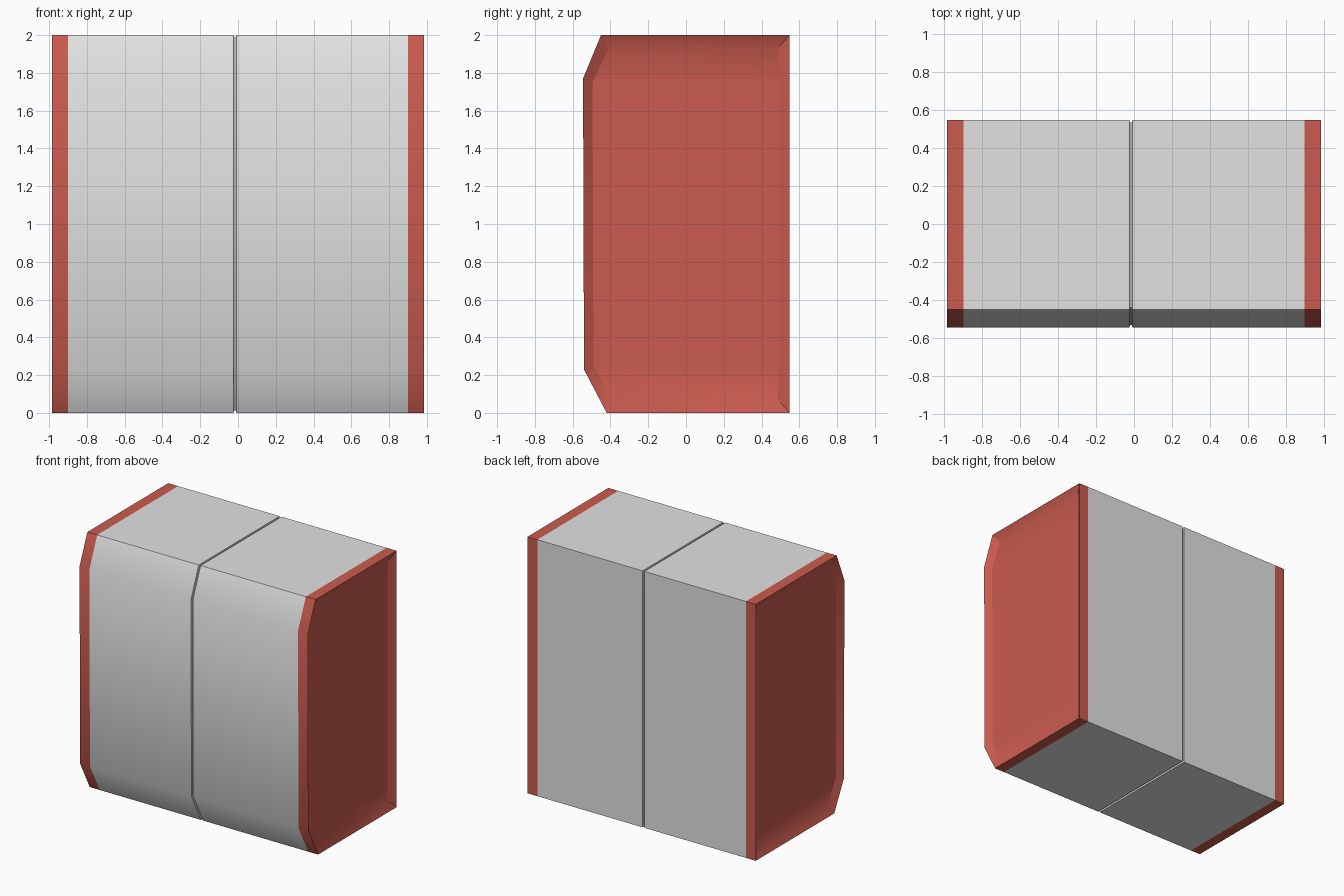
import bpy, bmesh, math

if "Cube" in bpy.data.objects:
    bpy.data.objects.remove(bpy.data.objects["Cube"])

# Side profile (y, z), running down the front and up the back
OUTER = [(-.45, 2), (-.545, 1.77), (-.54, .23), (-.42, 0),
         (.547, 0), (.547, .23), (.547, 1.77), (.547, 2)]
# Profile of the recessed end panel
INNER = [(-.41, 1.93), (-.495, 1.75), (-.49, .25), (-.385, .07),
         (.488, .07), (.488, .25), (.488, 1.75), (.488, 1.93)]
# Profile at the bottom of the centre seam
G = .012
SEAM = [(y * (1 - G / .547), 1 + (z - 1) * (1 - G)) for y, z in OUTER]


def material(name, color):
    m = bpy.data.materials.new(name)
    m.diffuse_color = (*color, 1)
    m.use_nodes = True
    m.node_tree.nodes["Principled BSDF"].inputs["Base Color"].default_value = m.diffuse_color
    return m


def loft(name, sections, mat, panel_ring=None):
    """Skin a row of (x, profile) sections; optionally close one end as a panel."""
    bm = bmesh.new()
    rings = [[bm.verts.new((x, y, z)) for y, z in prof] for x, prof in sections]
    for a, b in zip(rings, rings[1:]):
        for i in range(8):
            j = (i + 1) % 8
            bm.faces.new((a[i], a[j], b[j], b[i]))
    if panel_ring is not None:
        r = rings[panel_ring]
        for q in ((0, 1, 6, 7), (1, 2, 5, 6), (2, 3, 4, 5)):
            vs = [r[k] for k in q]
            bm.faces.new(vs if panel_ring else vs[::-1])
    me = bpy.data.meshes.new(name)
    bm.to_mesh(me)
    bm.free()
    me.materials.append(mat)
    ob = bpy.data.objects.new(name, me)
    bpy.context.collection.objects.link(ob)
    bpy.ops.object.select_all(action='DESELECT')
    ob.select_set(True)
    bpy.context.view_layer.objects.active = ob
    bpy.ops.object.shade_smooth_by_angle(angle=math.radians(30))
    return ob


grey = material("light_grey", (.76, .76, .76))
red = material("brick_red", (.59, .104, .077))

# Grey casing with a thin seam groove around the middle
loft("casing", [(-.9, OUTER), (-.024, OUTER), (-.021, SEAM),
                (-.011, SEAM), (-.008, OUTER), (.9, OUTER)], grey)

# Red end caps with shallow recessed panels
loft("left_end_cap", [(-.95, INNER), (-.985, OUTER), (-.9, OUTER)], red, 0)
loft("right_end_cap", [(.9, OUTER), (.985, OUTER), (.95, INNER)], red, 2)
